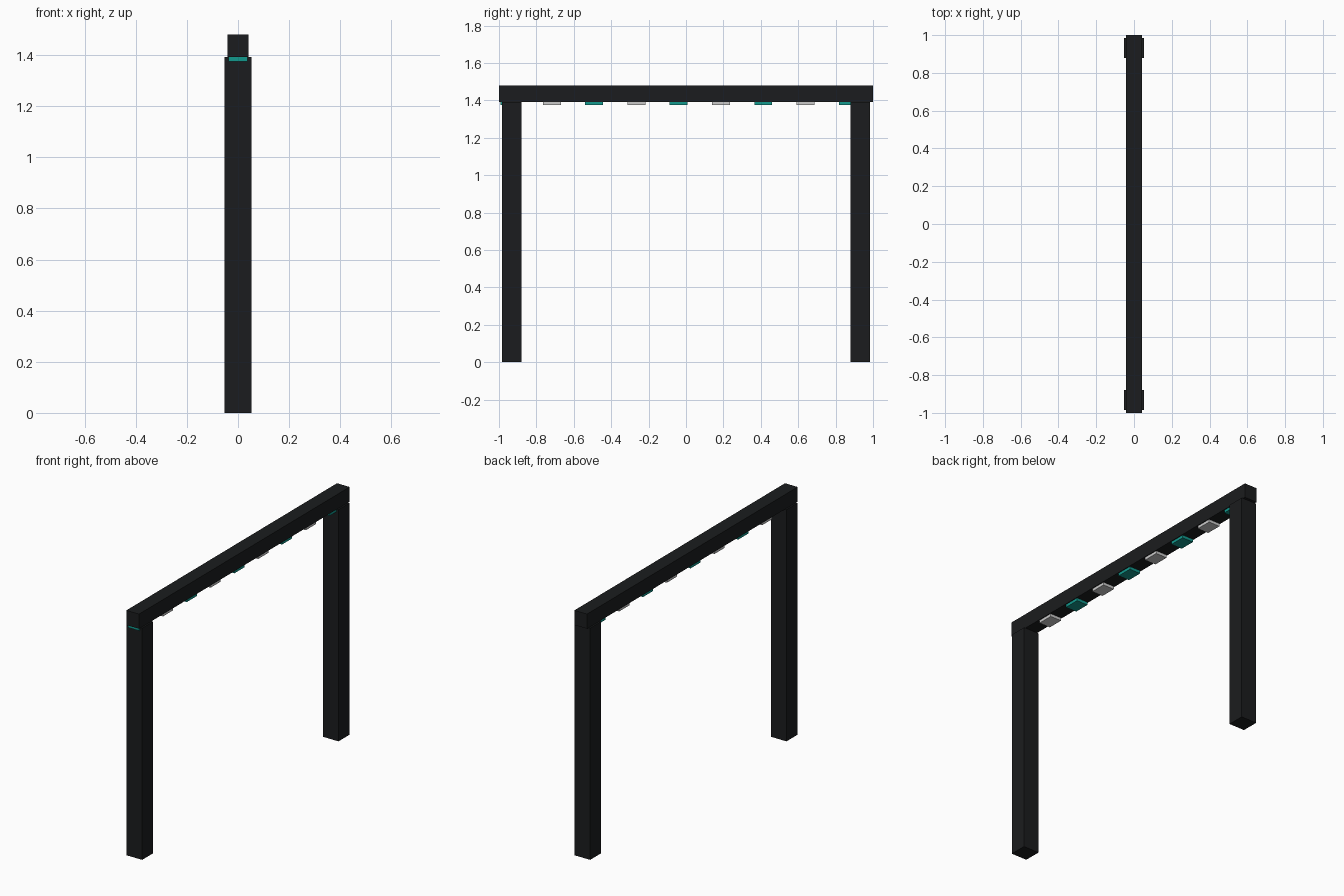
import bpy

if "Cube" in bpy.data.objects:
    bpy.data.objects.remove(bpy.data.objects["Cube"])


def material(name, color):
    mat = bpy.data.materials.new(name)
    mat.diffuse_color = color
    mat.use_nodes = True
    mat.node_tree.nodes["Principled BSDF"].inputs["Base Color"].default_value = mat.diffuse_color
    return mat


BLACK = material("black", (0.011, 0.012, 0.013, 1))
TEAL = material("teal", (0.006, 0.32, 0.27, 1))
WHITE = material("white", (0.75, 0.75, 0.75, 1))


def box(name, low, high, mat):
    """Axis-aligned box between two corners."""
    centre = [(a + b) / 2 for a, b in zip(low, high)]
    size = [b - a for a, b in zip(low, high)]
    bpy.ops.mesh.primitive_cube_add(size=1, location=centre)
    obj = bpy.context.object
    obj.name = name
    obj.scale = size
    bpy.ops.object.transform_apply(location=False, rotation=False, scale=True)
    obj.data.materials.append(mat)
    return obj


# Top beam
BEAM_BOTTOM = 1.392
box("top_beam", (-0.042, -1, BEAM_BOTTOM), (0.042, 1, 1.48), BLACK)

# Posts under both ends of the beam
for name, y in (("front_post", -0.932), ("back_post", 0.932)):
    box(name, (-0.052, y - 0.052, 0), (0.052, y + 0.052, BEAM_BOTTOM), BLACK)

# Alternating tiles along the underside; the first pokes out of the front post
for i in range(9):
    y = -0.943 + i * 0.226
    mat = WHITE if i % 2 else TEAL
    box(f"{mat.name}_tile_{i + 1}", (-0.037, y - 0.048, 1.375),
        (0.037, y + 0.048, BEAM_BOTTOM), mat)
